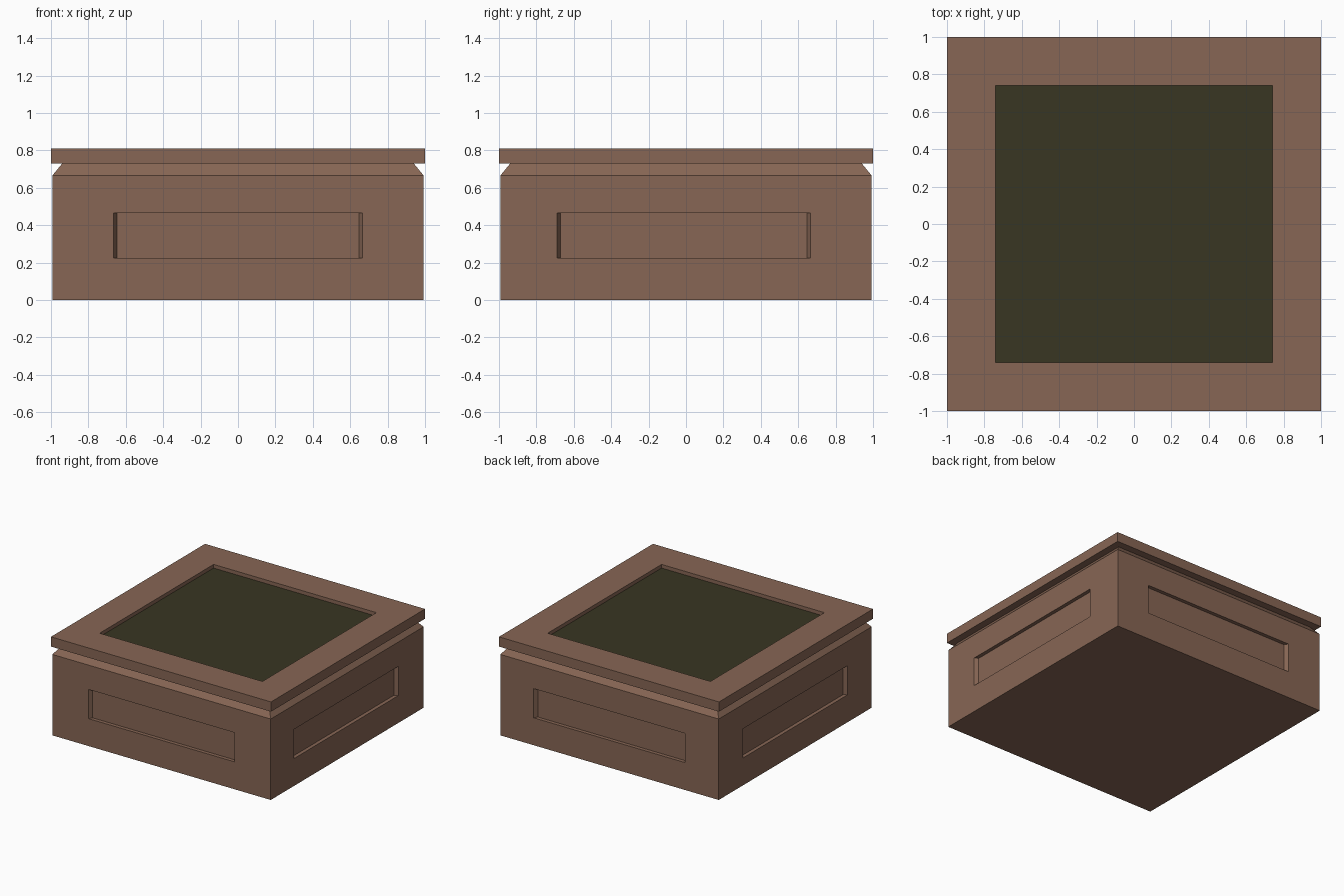
import bpy, bmesh
from mathutils import Vector

if "Cube" in bpy.data.objects:
    bpy.data.objects.remove(bpy.data.objects["Cube"])


def material(name, rgb):
    m = bpy.data.materials.new(name)
    m.use_nodes = True
    m.diffuse_color = (*rgb, 1)
    m.node_tree.nodes["Principled BSDF"].inputs["Base Color"].default_value = (*rgb, 1)
    return m


brown = material("brown wood", (0.242, 0.133, 0.089))
green = material("dark green felt", (0.040, 0.037, 0.016))


def square_loft(bm, levels):
    """Closed solid through square rings given as (half width, height)."""
    rings = [[bm.verts.new((sx * h, sy * h, z))
              for sx, sy in ((-1, -1), (1, -1), (1, 1), (-1, 1))] for h, z in levels]
    bm.faces.new(rings[0][::-1])
    bm.faces.new(rings[-1])
    for a, b in zip(rings, rings[1:]):
        for i in range(4):
            j = (i + 1) % 4
            bm.faces.new((a[i], a[j], b[j], b[i]))
    bm.normal_update()


def inset_to(bm, face, place):
    """Inset a face, then move its corners with the given rule."""
    bmesh.ops.inset_individual(bm, faces=[face], thickness=0.01)
    for v in face.verts:
        v.co = place(v.co)


def finish(bm, name, mats):
    bmesh.ops.recalc_face_normals(bm, faces=bm.faces[:])
    mesh = bpy.data.meshes.new(name)
    bm.to_mesh(mesh)
    bm.free()
    for m in mats:
        mesh.materials.append(m)
    obj = bpy.data.objects.new(name, mesh)
    bpy.context.collection.objects.link(obj)


# Box body with sloped shoulder and a sunken panel on each side
HALF, LOW, HIGH, DEPTH, TAPER = 0.993, 0.225, 0.465, 0.03, 0.018
body = bmesh.new()
square_loft(body, ((HALF, 0), (HALF, 0.665), (0.94, 0.73)))
# Panel ends along each wall, keyed by wall direction
panels = {(0, -1): (-0.665, 0.665), (1, 0): (-0.69, 0.665),
          (0, 1): (-0.685, 0.69), (-1, 0): (-0.68, 0.68)}
for (nx, ny), (start, end) in panels.items():
    normal = Vector((nx, ny, 0))
    wall = next(f for f in body.faces if f.normal.dot(normal) > 0.99)
    mid = wall.calc_center_median().z
    axis = 1 if nx else 0

    def place(co, depth, taper):
        out = normal * (HALF - depth)
        out[axis] = start + taper if co[axis] < 0 else end - taper
        out.z = LOW if co.z < mid else HIGH
        return out

    inset_to(body, wall, lambda co: place(co, 0, 0))
    mid = (LOW + HIGH) / 2
    inset_to(body, wall, lambda co: place(co, DEPTH, TAPER))
finish(body, "box_body", [brown])

# Lid slab with a sunken felt field
lid = bmesh.new()
square_loft(lid, ((1, 0.73), (1, 0.81)))
top = next(f for f in lid.faces if f.normal.z > 0.9)
for z in (0.81, 0.78):
    inset_to(lid, top, lambda co: Vector((0.74 if co.x > 0 else -0.74,
                                          0.74 if co.y > 0 else -0.74, z)))
top.material_index = 1
finish(lid, "lid", [brown, green])
